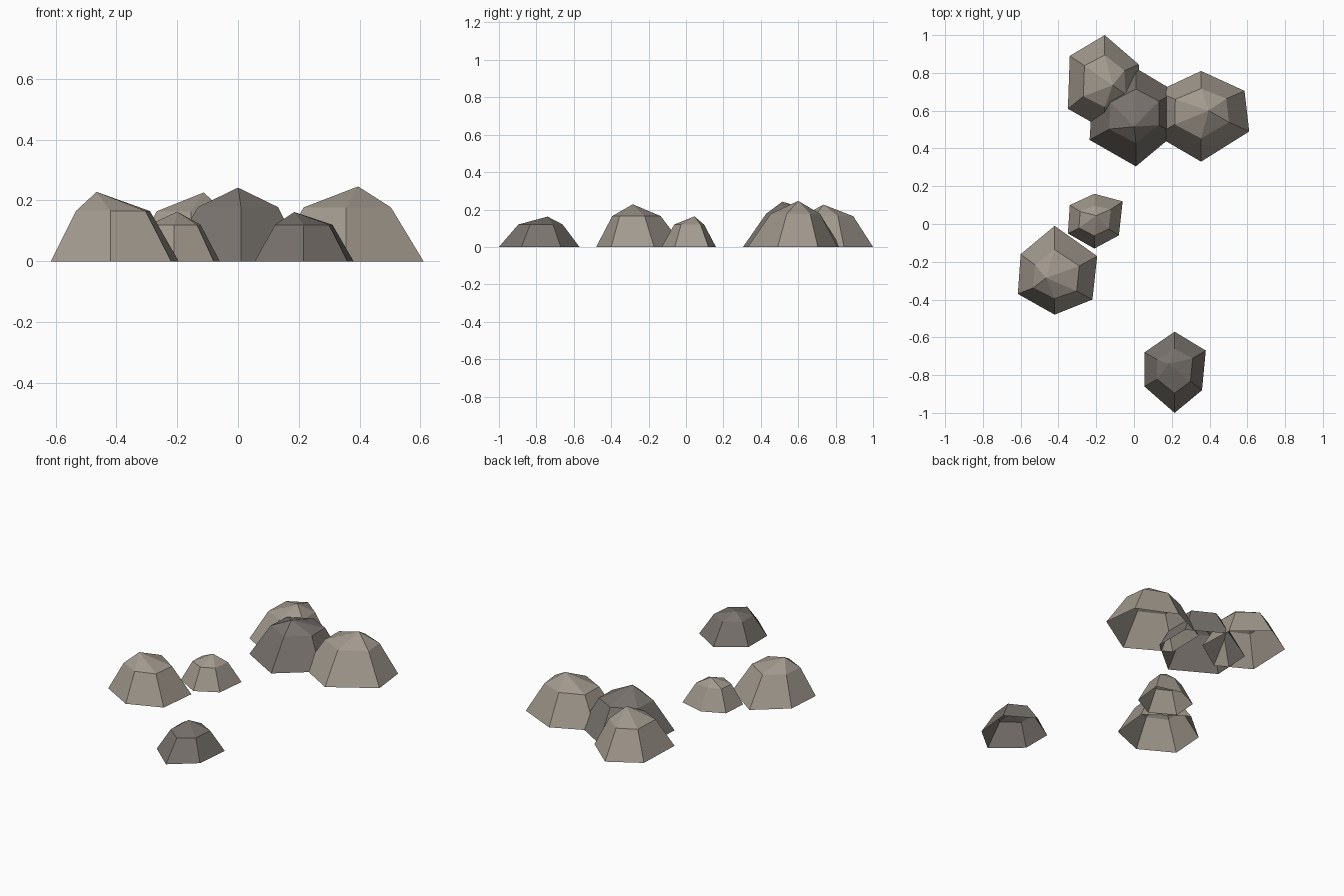
import bpy
import bmesh

default_cube = bpy.data.objects.get("Cube")
if default_cube:
    bpy.data.objects.remove(default_cube, do_unlink=True)


def make_material(name, colour):
    material = bpy.data.materials.new(name)
    material.use_nodes = True
    material.diffuse_color = (*colour, 1)
    shader = material.node_tree.nodes["Principled BSDF"]
    shader.inputs["Base Color"].default_value = (*colour, 1)
    shader.inputs["Roughness"].default_value = 0.9
    return material


light_stone = make_material("light stone", (0.36, 0.32, 0.27))
dark_stone = make_material("dark stone", (0.19, 0.17, 0.153))


def make_rock(name, material, centre, depth, right, left, shoulder_y, shoulder_z, apex):
    """Six-sided open rock: base ring, smaller shoulder ring and an off-centre peak.

    depth is the half depth along y; right and left each hold the back and
    front corner of that side, measured from the centre."""
    back, front = (0, depth), (0, -depth)
    corners = [back, left[0], left[1], front, right[1], right[0]]
    cx, cy = centre

    bm = bmesh.new()
    base = [bm.verts.new((cx + x, cy + y, 0)) for x, y in corners]
    shoulder = []
    for x, y in corners:
        shrink = 0.55 if x == 0 else 0.58
        shoulder.append(bm.verts.new((cx + x * shrink, shoulder_y + y * shrink, shoulder_z)))
    peak = bm.verts.new(apex)

    # Sloping sides and the fan of cap faces
    count = len(corners)
    for i in range(count):
        j = (i + 1) % count
        bm.faces.new((base[i], base[j], shoulder[j], shoulder[i]))
        bm.faces.new((shoulder[i], shoulder[j], peak))

    mesh = bpy.data.meshes.new(name)
    bm.to_mesh(mesh)
    bm.free()
    mesh.materials.append(material)
    rock = bpy.data.objects.new(name, mesh)
    bpy.context.collection.objects.link(rock)
    return rock


# Front pair and the lone front rock
make_rock("left_large_rock", light_stone, centre=(-0.42, -0.245), depth=0.235,
          right=[(0.225, 0.075), (0.2, -0.155)],
          left=[(-0.18, 0.085), (-0.195, -0.125)],
          shoulder_y=-0.265, shoulder_z=0.165, apex=(-0.465, -0.285, 0.228))

make_rock("small_middle_rock", light_stone, centre=(-0.21, 0.015), depth=0.145,
          right=[(0.15, 0.105), (0.13, -0.075)],
          left=[(-0.13, 0.085), (-0.14, -0.065)],
          shoulder_y=0.017, shoulder_z=0.12, apex=(-0.2, 0.045, 0.163))

make_rock("front_dark_rock", dark_stone, centre=(0.215, -0.785), depth=0.215,
          right=[(0.165, 0.115), (0.145, -0.095)],
          left=[(-0.16, 0.105), (-0.16, -0.075)],
          shoulder_y=-0.778, shoulder_z=0.12, apex=(0.185, -0.74, 0.162))

# Overlapping cluster at the back
make_rock("back_right_rock", light_stone, centre=(0.355, 0.57), depth=0.24,
          right=[(0.23, 0.135), (0.255, -0.08)],
          left=[(-0.235, 0.13), (-0.24, -0.1)],
          shoulder_y=0.585, shoulder_z=0.177, apex=(0.395, 0.6, 0.246))

make_rock("back_dark_rock", dark_stone, centre=(0.01, 0.565), depth=0.26,
          right=[(0.21, 0.135), (0.21, -0.085)],
          left=[(-0.23, 0.125), (-0.245, -0.12)],
          shoulder_y=0.572, shoulder_z=0.178, apex=(0, 0.515, 0.242))

make_rock("back_left_rock", light_stone, centre=(-0.155, 0.75), depth=0.25,
          right=[(0.18, 0.095), (0.19, -0.12)],
          left=[(-0.185, 0.14), (-0.195, -0.14)],
          shoulder_y=0.757, shoulder_z=0.164, apex=(-0.113, 0.735, 0.226))
